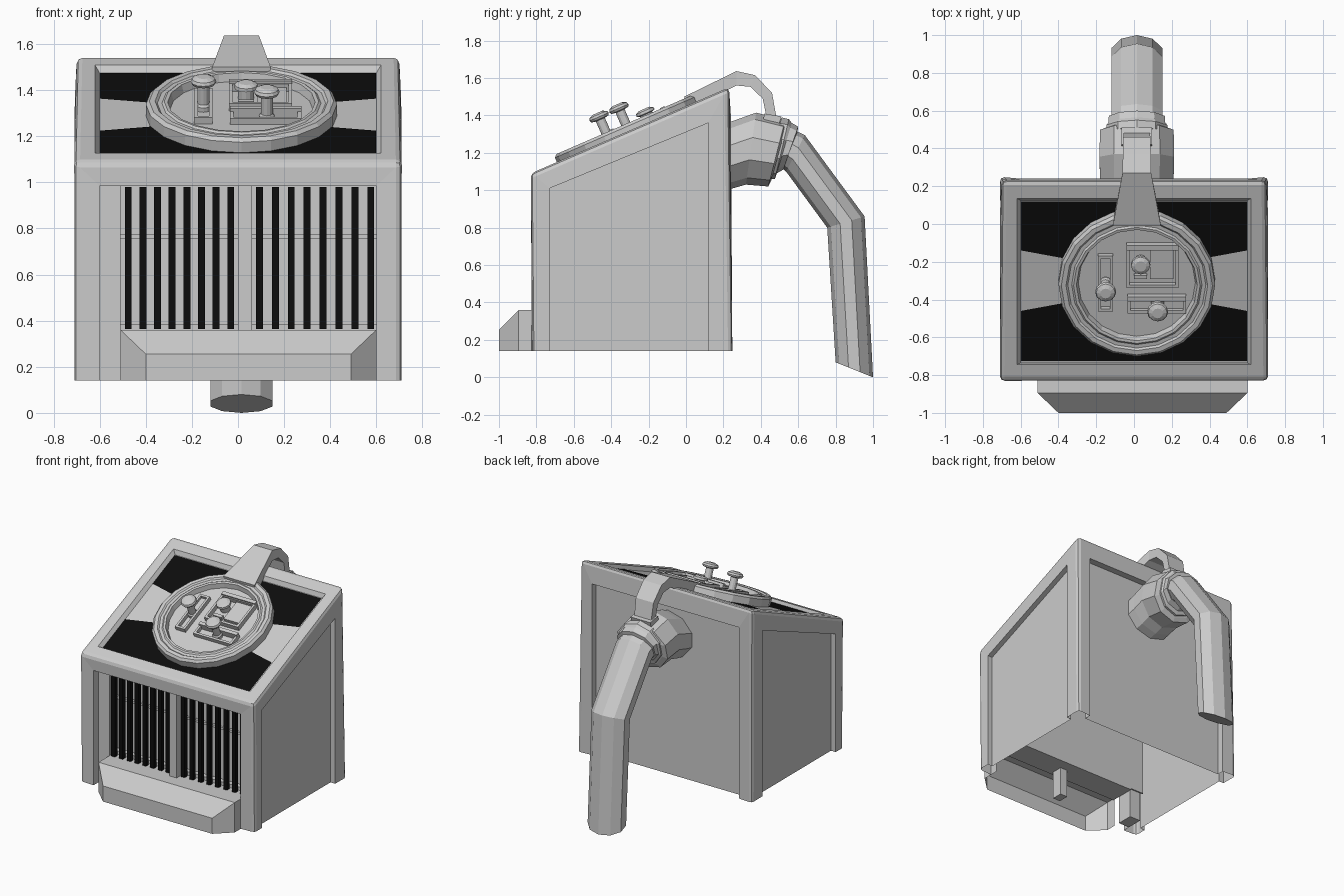
import bpy, bmesh, math
from mathutils import Matrix, Vector

if "Cube" in bpy.data.objects:
    bpy.data.objects.remove(bpy.data.objects["Cube"])

SLOPE = math.atan2(0.46, 1.06)
# local frame of the sloping top: x stays world x, y runs uphill, z is the normal
TOP = Matrix.Translation((0, -0.31, 1.316)) @ Matrix.Rotation(SLOPE, 4, 'X')
CX = 0.015  # the dial and pipe sit slightly right of centre

black = bpy.data.materials.new("black")
black.diffuse_color = (0.004, 0.004, 0.004, 1)
black.use_nodes = True
black.node_tree.nodes["Principled BSDF"].inputs["Base Color"].default_value = black.diffuse_color


def finish(name, bm, mat=None, matrix=None, recalc=True):
    if matrix:
        bm.transform(matrix)
    bmesh.ops.remove_doubles(bm, verts=bm.verts[:], dist=1e-5)
    if recalc:
        bmesh.ops.recalc_face_normals(bm, faces=bm.faces[:])
    me = bpy.data.meshes.new(name)
    bm.to_mesh(me)
    bm.free()
    ob = bpy.data.objects.new(name, me)
    bpy.context.collection.objects.link(ob)
    if mat:
        me.materials.append(mat)
    return ob


def face(bm, pts):
    return bm.faces.new([bm.verts.new(p) for p in pts])


def add_box(bm, x0, x1, y0, y1, z0, z1):
    m = Matrix.Translation(((x0 + x1) / 2, (y0 + y1) / 2, (z0 + z1) / 2)) \
        @ Matrix.Diagonal((x1 - x0, y1 - y0, z1 - z0, 1))
    bmesh.ops.create_cube(bm, size=1, matrix=m)


def boxes(name, dims, mat=None, matrix=None):
    bm = bmesh.new()
    for d in dims:
        add_box(bm, *d)
    return finish(name, bm, mat, matrix)


def loft(name, stations, n, square=False):
    """Stations: top point (y, z), bottom point (y, z), half width."""
    bm = bmesh.new()
    k = math.sqrt(2) if square else 1
    off = math.pi / n
    rings = []
    for t, b, w in stations:
        t, b = Vector((0, *t)), Vector((0, *b))
        c, h = (t + b) / 2, (t - b) / 2
        ring = []
        for i in range(n):
            a = off + 2 * math.pi * i / n
            ring.append(bm.verts.new(c + h * math.sin(a) * k + Vector((CX + w * k * math.cos(a), 0, 0))))
        rings.append(ring)
    for r, s in zip(rings, rings[1:]):
        for i in range(n):
            j = (i + 1) % n
            bm.faces.new((r[i], r[j], s[j], s[i]))
    bm.faces.new(rings[0])
    bm.faces.new(rings[-1])
    return finish(name, bm)


def lathe(name, profile, n, x, v):
    """Turn (radius, height) points about the normal of the sloping top."""
    bm = bmesh.new()
    rings = [[bm.verts.new((x + r * math.cos(2 * math.pi * i / n), v + r * math.sin(2 * math.pi * i / n), h))
              for i in range(n)] for r, h in profile]
    for r, s in zip(rings, rings[1:]):
        for i in range(n):
            j = (i + 1) % n
            bm.faces.new((r[i], r[j], s[j], s[i]))
    bm.faces.new(rings[0])
    bm.faces.new(rings[-1])
    return finish(name, bm, None, TOP)


def tray(name, x0, x1, v0, v1, h, b):
    """Raised rectangular rim lying on the dial."""
    return boxes(name, [(x0, x1, v0, v0 + b, -.01, h), (x0, x1, v1 - b, v1, -.01, h),
                        (x0, x0 + b, v0 + b, v1 - b, -.01, h), (x1 - b, x1, v0 + b, v1 - b, -.01, h)],
                 None, TOP)


# Cabinet: corner posts and rails around recessed panels, open at the bottom
def zs(y):
    return 1.09 + (y + 0.83) * math.tan(SLOPE)


bm = bmesh.new()


def frame(outer, inner, sunk, closed=False, panel=True):
    n = len(outer)
    for i in range(n if closed else n - 1):
        j = (i + 1) % n
        face(bm, (outer[i], outer[j], inner[j], inner[i]))
        face(bm, (inner[i], inner[j], sunk[j], sunk[i]))
    if panel:
        face(bm, sunk)


def corner(s, back, top):
    y, z = ((.25, .14), (.23, 1.55))[top] if back else ((-.82, .14), (-.83, 1.09))[top]
    return (s * (.70 if back and top else .71), y, z)


ORDER = ((0, 0), (0, 1), (1, 1), (1, 0))
for s in (-1, 1):
    side = ((-.73, .14), (-.73, 1.01), (.12, 1.36), (.12, .14))
    frame([corner(s, b, t) for b, t in ORDER], [(s * .708, *p) for p in side], [(s * .67, *p) for p in side])
U = ((-1, 0), (-1, 1), (1, 1), (1, 0))
for back, zt, y0, y1 in ((0, .985, -.825, -.765), (1, 1.40, .24, .19)):
    frame([corner(s, back, t) for s, t in U], [(s * .6, y0, zt if t else .14) for s, t in U],
          [(s * .6, y1, zt if t else .14) for s, t in U], panel=bool(back))
Q = ((-1, 0), (-1, 1), (1, 1), (1, 0))
yy = (-.745, .135)
frame([corner(s, b, 1) for s, b in Q], [(s * .62, yy[b], zs(yy[b])) for s, b in Q],
      [(s * .6, (-.735, .125)[b], zs((-.735, .125)[b]) - .03) for s, b in Q], closed=True)
bmesh.ops.remove_doubles(bm, verts=bm.verts[:], dist=1e-5)
corners = [Vector(corner(s, b, t)) for s in (-1, 1) for b in (0, 1) for t in (0, 1)]
outer_edges = [e for e in bm.edges if len(e.link_faces) == 2
               and all(any((v.co - c).length < 1e-4 for c in corners) for v in e.verts)]
bmesh.ops.recalc_face_normals(bm, faces=bm.faces[:])
bmesh.ops.bevel(bm, geom=outer_edges, offset=.025, segments=2, profile=.5, affect='EDGES')
finish("cabinet", bm)

# Black fields of the sloping top, leaving a waisted grey band between them
bm = bmesh.new()
for a, b, c in ((.118, -.14, -.25), (-.725, -.46, -.35)):
    pts = [(-.598, a), (.598, a), (.598, b), (0, c), (-.598, b)]
    face(bm, [(x, y, zs(y) - .026) for x, y in pts])
finish("black_top_panels", bm, black)

# Firebox behind the grille
boxes("firebox_side_panel", [(-.6, -.51, -.77, -.65, .14, 1.0)])
boxes("firebox_back", [(-.62, .62, -.65, -.64, .36, 1.08)])
boxes("firebox_floor", [(-.51, .6, -.83, -.64, .35, .36), (-.51, .6, -.72, -.68, .36, .385)])
boxes("firebox_roof", [(-.6, .6, -.77, -.64, .985, .995)])
boxes("grille_rod", [(-.51, .6, -.70, -.68, .757, .775)])
boxes("grille_centre_post", [(0, .06, -.80, -.72, .14, .985)])
xs = [-.476 + i * .0635 for i in range(8)] + [.093 + i * .069 for i in range(8)]
boxes("grille_bars", [(x - .015, x + .015, -.775, -.745, .365, .98) for x in xs], black)

# Hollow ash box in front, with sloping front edge
bm = bmesh.new()
L, R = (-.51, -.40), (.60, .49)
face(bm, [(L[0], -.82, .36), (R[0], -.82, .36), (R[0], -.895, .36), (L[0], -.895, .36)])
face(bm, [(L[0], -.895, .36), (R[0], -.895, .36), (R[1], -1, .255), (L[1], -1, .255)])
face(bm, [(L[1], -1, .255), (R[1], -1, .255), (R[1], -1, .14), (L[1], -1, .14)])
for a, b in (L, R):
    face(bm, [(a, -.895, .36), (b, -1, .255), (b, -1, .14), (a, -.895, .14)])
    face(bm, [(a, -.82, .36), (a, -.895, .36), (a, -.895, .14), (a, -.82, .14)])
finish("ash_box", bm)

# Round dial with stepped rim
lathe("dial", [(.415, -.03), (.415, .025), (.40, .04), (.375, .04), (.365, .03), (.345, .03),
               (.335, .038), (.32, .036), (.31, 0)], 20, CX, 0)

# Controls on the dial
tray("lever_slot_left", -.19, -.11, -.155, .167, .03, .016)
boxes("lever_slot_left_block", [(-.175, -.125, .02, .15, -.01, .012)], None, TOP)
tray("lever_slot_right", -.035, .275, -.165, -.065, .03, .016)
boxes("lever_slot_right_bar", [(-.035, .275, -.09, -.065, 0, .045)], None, TOP)
tray("gauge_frame", -.04, .235, -.015, .215, .035, .016)
boxes("gauge_details", [(-.04, .235, .205, .232, -.01, .045), (.085, .21, .03, .195, -.01, .02),
                        (0, .07, .03, .052, -.01, .025)], None, TOP)
lathe("gauge_button", [(.035, -.01), (.035, .045), (.052, .05), (.05, .065), (.03, .075)], 12, .035, .125)
for name, x, v in (("left", -.15, .004), ("right", .125, -.111)):
    lathe("lever_" + name, [(.034, -.01), (.034, .02), (.026, .03), (.026, .115), (.05, .12),
                            (.056, .132), (.05, .145), (.028, .155)], 12, x, v)

# Strap arching from the dial to the flue
loft("strap", [((-.01, 1.50), (.01, 1.43), .127), ((.27, 1.637), (.27, 1.56), .076),
               ((.37, 1.615), (.345, 1.553), .074), ((.46, 1.52), (.41, 1.49), .072),
               ((.487, 1.37), (.435, 1.37), .068)], 4, True)
loft("strap_foot", [((.51, 1.395), (.42, 1.41), .08), ((.50, 1.36), (.41, 1.37), .08)], 4, True)

# Flue: thick elbow, stepped collar, bent downpipe
loft("flue_elbow", [((.19, 1.345), (.19, 1.0), .205), ((.25, 1.37), (.25, 1.01), .205),
                    ((.375, 1.415), (.32, 1.03), .208), ((.53, 1.375), (.44, 1.02), .205),
                    ((.54, 1.36), (.455, 1.05), .17)], 10)
loft("flue_collar", [((.51, 1.39), (.44, 1.06), .17), ((.55, 1.38), (.475, 1.06), .17),
                     ((.565, 1.36), (.485, 1.09), .158), ((.60, 1.34), (.52, 1.11), .156),
                     ((.595, 1.31), (.52, 1.13), .14)], 10)
loft("flue_pipe", [((.56, 1.33), (.50, 1.13), .142), ((.635, 1.295), (.535, 1.10), .142),
                   ((.955, .86), (.755, .80), .142), ((1.0, 0), (.80, .08), .142)], 10)
